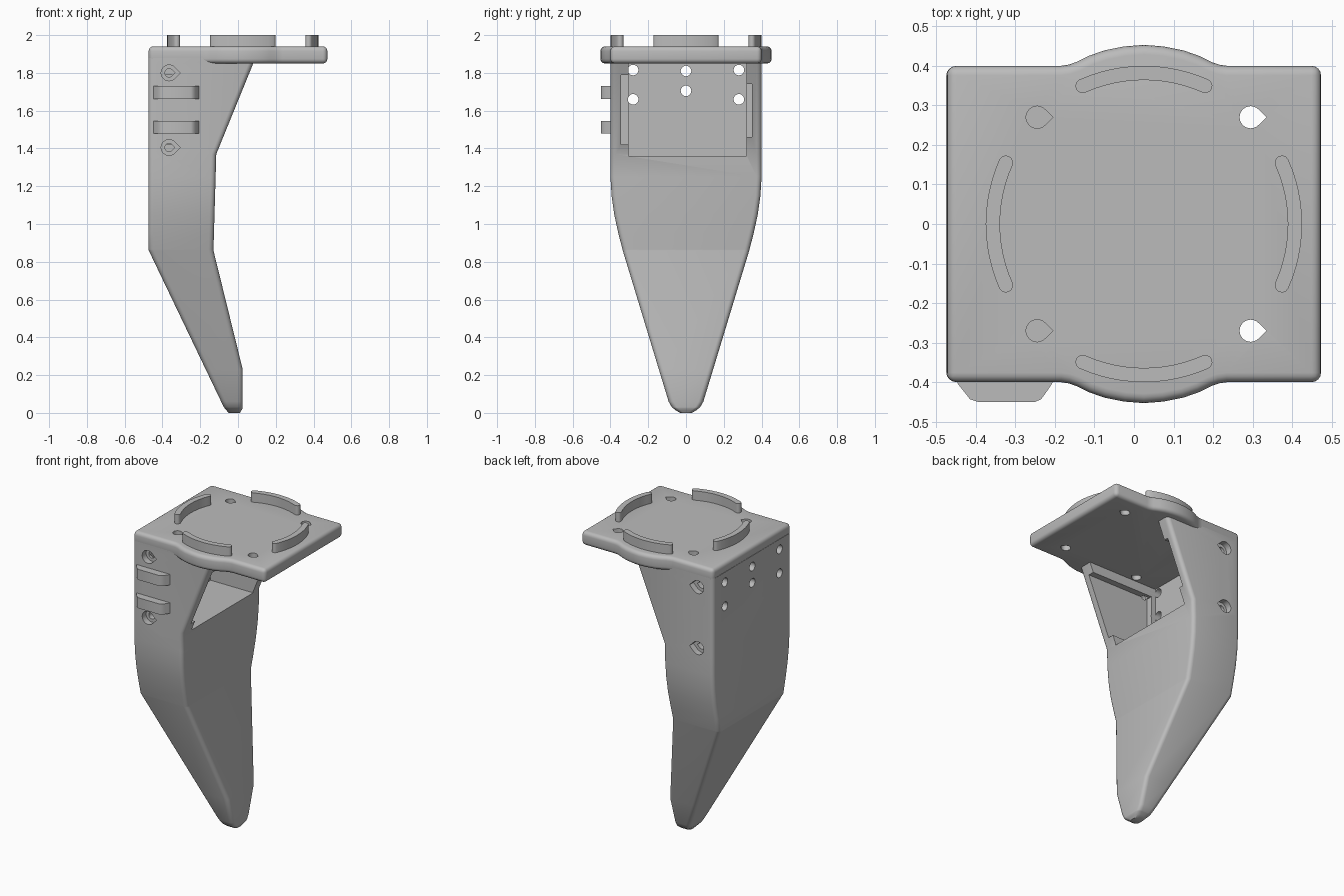
import bpy, bmesh
from math import cos, sin, radians, pi

cube = bpy.data.objects.get("Cube")
if cube:
    bpy.data.objects.remove(cube, do_unlink=True)

grey = bpy.data.materials.new("plain grey")
grey.use_nodes = True
COLOR = (0.5, 0.5, 0.5, 1)
grey.diffuse_color = COLOR
grey.node_tree.nodes["Principled BSDF"].inputs["Base Color"].default_value = COLOR


def loft(name, rings):
    """Closed solid through a stack of equal-length rings of points."""
    bm = bmesh.new()
    loops = [[bm.verts.new(p) for p in ring] for ring in rings]
    n = len(loops[0])
    for a, b in zip(loops, loops[1:]):
        for i in range(n):
            j = (i + 1) % n
            bm.faces.new((a[i], a[j], b[j], b[i]))
    bm.faces.new(loops[0][::-1])
    bm.faces.new(loops[-1])
    bmesh.ops.recalc_face_normals(bm, faces=bm.faces)
    mesh = bpy.data.meshes.new(name)
    bm.to_mesh(mesh)
    bm.free()
    mesh.materials.append(grey)
    ob = bpy.data.objects.new(name, mesh)
    bpy.context.collection.objects.link(ob)
    return ob


def prism(name, outline, axis, lo, hi):
    """Extrude a 2D outline along an axis."""
    place = {"x": lambda u, v, t: (t, u, v),
             "y": lambda u, v, t: (u, t, v),
             "z": lambda u, v, t: (u, v, t)}[axis]
    return loft(name, [[place(u, v, t) for u, v in outline] for t in (lo, hi)])


def rect(u0, u1, v0, v1):
    return [(u0, v0), (u1, v0), (u1, v1), (u0, v1)]


def circle(u, v, r, n=24):
    return [(u + r * cos(2 * pi * i / n), v + r * sin(2 * pi * i / n)) for i in range(n)]


def teardrop(u, v, r):
    arc = [radians(45 + 15 * i) for i in range(19)]
    return [(u + r * cos(a), v + r * sin(a)) for a in arc] + [(u + r * 1.42, v)]


def activate(ob):
    bpy.ops.object.select_all(action="DESELECT")
    ob.select_set(True)
    bpy.context.view_layer.objects.active = ob


def apply(ob, kind, **settings):
    mod = ob.modifiers.new(kind.lower(), kind)
    for key, value in settings.items():
        setattr(mod, key, value)
    activate(ob)
    bpy.ops.object.modifier_apply(modifier=mod.name)


def cut(ob, cutter):
    apply(ob, "BOOLEAN", operation="DIFFERENCE", solver="EXACT", object=cutter)
    bpy.data.objects.remove(cutter, do_unlink=True)


def smooth(ob, angle=35):
    activate(ob)
    bpy.ops.object.shade_smooth_by_angle(angle=radians(angle))


def interp(table, z):
    for (z0, a), (z1, b) in zip(table, table[1:]):
        if z <= z1:
            return a + (b - a) * (z - z0) / (z1 - z0)
    return table[-1][1]


# Leg: rounded rectangular sections following back, front and width profiles
back = [(0, -0.05), (0.03, -0.075), (0.865, -0.475), (1.88, -0.475)]
front = [(0, 0.01), (0.025, 0.025), (0.23, 0.025), (0.86, -0.13), (1.37, -0.115), (1.88, 0.093)]
width = [(0, 0.03), (0.012, 0.052), (0.03, 0.075), (0.06, 0.092), (0.86, 0.335), (0.95, 0.358),
         (1.05, 0.38), (1.15, 0.394), (1.25, 0.4), (1.88, 0.4)]


def section(z):
    xb, xf, w = (interp(t, z) for t in (back, front, width))
    r = min(0.026, w * 0.6, (xf - xb) * 0.4)
    ring = []
    for k, (cx, cy) in enumerate([(xf - r, w - r), (xb + r, w - r), (xb + r, r - w), (xf - r, r - w)]):
        for i in range(5):
            a = radians(90 * k + 22.5 * i)
            ring.append((cx + r * cos(a), cy + r * sin(a), z))
    return ring


levels = sorted({z for table in (back, front, width) for z, _ in table})
leg = loft("leg", [section(z) for z in levels])

# Open pocket behind the sloping mouth, with a slot in each side wall
WALL = -0.42
cut(leg, prism("pocket", rect(-0.305, 0.32, 1.36, 2), "x", WALL, 0.3))
cut(leg, prism("front_slot", rect(-0.345, -0.29, 1.42, 1.79), "x", WALL + 0.03, 0.3))
cut(leg, prism("back_slot", rect(0.3, 0.35, 1.46, 1.74), "x", WALL + 0.03, 0.3))

# Holes through the rear wall
for y, z in [(-0.28, 1.815), (0, 1.81), (0.28, 1.815), (0, 1.705), (-0.28, 1.66), (0.28, 1.66)]:
    cut(leg, prism("wall_hole", circle(y, z, 0.028), "x", -0.6, -0.3))

# Stepped teardrop holes on both sides
for z in (1.8, 1.405):
    for s in (-1, 1):
        for r, depth in ((0.042, 0.04), (0.022, 0.075)):
            cut(leg, prism("side_hole", teardrop(-0.365, z, r), "y", *sorted((s * 0.5, s * (0.4 - depth)))))
smooth(leg)

# Top plate with a shallow round bulge on both long sides
CX = 0.025
half = [(0.21, 0.4), (0.19, 0.403), (0.17, 0.41), (0.14, 0.425), (0.1, 0.439), (0.05, 0.449)]
bulge = [(CX + d, y) for d, y in half] + [(CX, 0.453)] + [(CX - d, y) for d, y in half[::-1]]
upper = [(0.473, 0.4)] + bulge + [(-0.473, 0.4)]
plate = prism("top_plate", upper + [(x, -y) for x, y in upper[::-1]], "z", 1.85, 1.94)
apply(plate, "BEVEL", width=0.024, segments=4, limit_method="ANGLE", angle_limit=radians(50))
for x in (-0.245, 0.295):
    for y in (-0.27, 0.27):
        cut(plate, prism("plate_hole", teardrop(x, y, 0.028), "z", 1.7, 2.1))
smooth(plate)

# Four curved locating ridges with round ends
R, T, SPAN = 0.382, 0.018, 24


def ridge_outline(mid):
    def at(r, a):
        return (CX + r * cos(radians(a)), r * sin(radians(a)))

    def cap(a, start):
        cx, cy = at(R, a)
        return [(cx + T * cos(radians(a + start + 30 * i)), cy + T * sin(radians(a + start + 30 * i)))
                for i in range(1, 6)]
    steps = [mid - SPAN + SPAN * i / 6 for i in range(13)]
    return ([at(R + T, a) for a in steps] + cap(steps[-1], 0)
            + [at(R - T, a) for a in steps[::-1]] + cap(steps[0], 180))


for name, mid in (("left", 0), ("back", 90), ("right", 180), ("front", 270)):
    smooth(prism(name + "_ridge", ridge_outline(mid), "z", 1.92, 2.0))

# Two raised cable bars on the front side
bar = [(-0.45, -0.39), (-0.445, -0.405), (-0.425, -0.43), (-0.415, -0.443), (-0.395, -0.45),
       (-0.25, -0.45), (-0.235, -0.443), (-0.225, -0.43), (-0.21, -0.408), (-0.2, -0.39)]
for name, z in (("upper", 1.662), ("lower", 1.478)):
    smooth(prism(name + "_cable_bar", bar, "z", z, z + 0.068))
